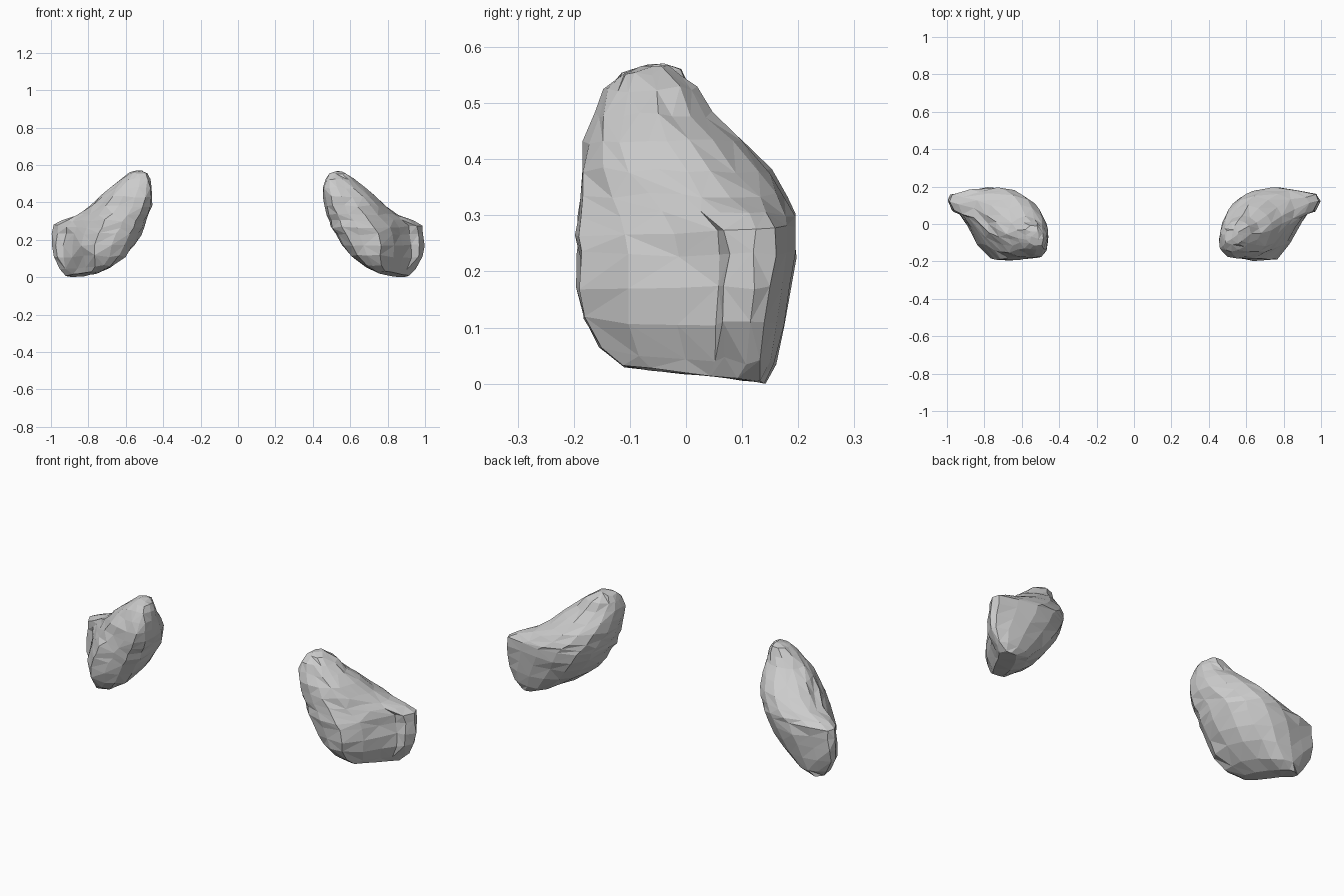
import bpy, bmesh, random
from mathutils import Vector

if "Cube" in bpy.data.objects:
    bpy.data.objects.remove(bpy.data.objects["Cube"])

# Outline of a slice in a unit box: low slices have a flared lip at the outer back corner
LOW = [(0, .42), (.03, .2), (.13, .05), (.28, 0), (.48, .01), (.64, .22), (.75, .46), (.85, .65),
       (.95, .69), (1, .82), (.97, .91), (.77, .965), (.55, 1), (.34, .97), (.16, .87), (.05, .68)]
# High slices are a rounded oval with a slanted inner back side
HIGH = [(0, .34), (.03, .15), (.13, .03), (.33, 0), (.55, .02), (.75, .1), (.88, .24), (.96, .4),
        (1, .54), (.99, .68), (.91, .83), (.76, .95), (.55, 1), (.33, .94), (.14, .78), (.03, .57)]

# Slices: z, x min, x max, y min, y max, blend low to high, tilt along y, shear of x along y
SLICES = [
    (.018, .765, .885, -.115, .142, .15, -.12, .35),
    (.048, .690, .920, -.150, .162, 0, -.08, .25),
    (.110, .608, .975, -.182, .177, 0, -.02, .12),
    (.170, .558, .993, -.190, .186, 0, 0, .03),
    (.230, .520, .99, -.192, .192, 0, 0, 0),
    (.272, .495, .985, -.193, .193, .04, .04, 0),
    (.303, .485, .935, -.193, .190, .25, 0, 0),
    (.335, .475, .86, -.190, .178, .6, 0, 0),
    (.380, .463, .79, -.187, .148, .9, 0, 0),
    (.430, .457, .735, -.182, .100, 1, 0, 0),
    (.480, .458, .675, -.163, .042, 1, 0, 0),
    (.525, .468, .625, -.142, .015, 1, 0, 0),
    (.555, .484, .585, -.112, -.008, 1, 0, 0),
    (.568, .503, .555, -.080, -.030, 1, 0, 0),
]


def make_rock(name, side, seed):
    rng = random.Random(seed)
    bm = bmesh.new()
    rings = []
    for i, (z, x0, x1, y0, y1, t, tilt, shear) in enumerate(SLICES):
        amount = .003 if i in (0, len(SLICES) - 1) else .006
        ring = []
        for (u0, v0), (u1, v1) in zip(LOW, HIGH):
            u, v = u0 + (u1 - u0) * t, v0 + (v1 - v0) * t
            y = y0 + (y1 - y0) * v
            p = Vector((x0 + (x1 - x0) * u + shear * y, y, z + tilt * y))
            p += Vector([rng.uniform(-amount, amount) for _ in range(3)])
            p.x = min(p.x, 1.0) * side
            p.z = max(p.z, 0.0)
            ring.append(bm.verts.new(p))
        rings.append(ring)
    n = len(LOW)
    # Sides split into irregular triangles
    for a, b in zip(rings, rings[1:]):
        for i in range(n):
            j = (i + 1) % n
            if rng.random() < .5:
                bm.faces.new((a[i], a[j], b[j]))
                bm.faces.new((a[i], b[j], b[i]))
            else:
                bm.faces.new((a[i], a[j], b[i]))
                bm.faces.new((a[j], b[j], b[i]))
    # Bottom and top caps
    caps = [bm.faces.new(rings[0][::-1]), bm.faces.new(rings[-1])]
    bmesh.ops.triangulate(bm, faces=caps)
    # Merge crowded points into larger facets
    bmesh.ops.remove_doubles(bm, verts=bm.verts[:], dist=.024)
    bmesh.ops.recalc_face_normals(bm, faces=bm.faces[:])
    mesh = bpy.data.meshes.new(name)
    bm.to_mesh(mesh)
    bm.free()
    obj = bpy.data.objects.new(name, mesh)
    bpy.context.collection.objects.link(obj)


make_rock("right_rock", 1, 3)
make_rock("left_rock", -1, 8)
